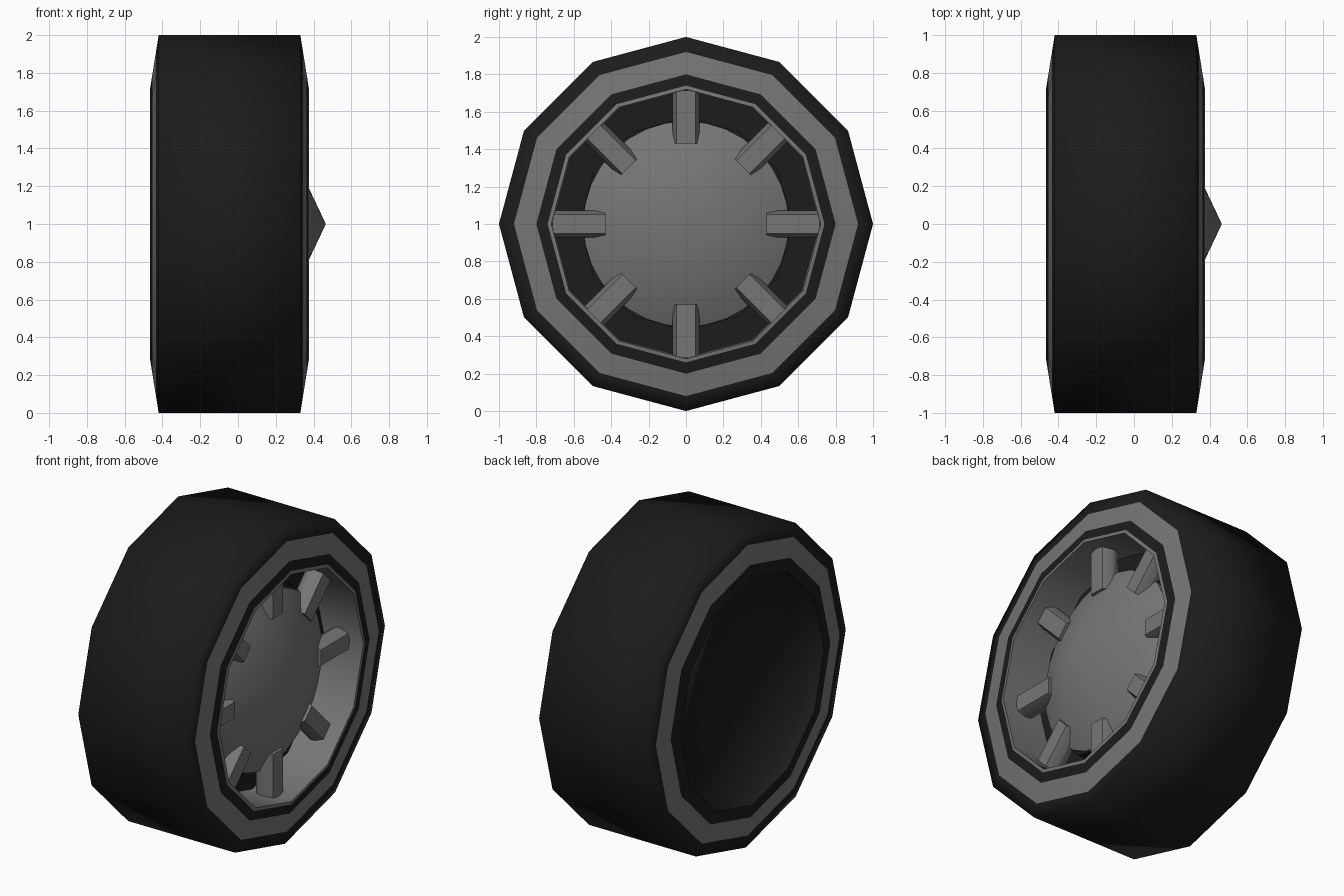
import bpy, bmesh, math
from mathutils import Matrix

if "Cube" in bpy.data.objects:
    bpy.data.objects.remove(bpy.data.objects["Cube"])


def material(name, c):
    m = bpy.data.materials.new(name)
    m.diffuse_color = (c, c, c, 1)
    m.use_nodes = True
    m.node_tree.nodes["Principled BSDF"].inputs["Base Color"].default_value = m.diffuse_color
    return m


BLACK = material("tyre black", 0.0115)
GREY = material("metal grey", 0.18)
CENTRE = Matrix.Translation((0, 0, 1))


def finish(bm, name, angle):
    bmesh.ops.recalc_face_normals(bm, faces=bm.faces)
    me = bpy.data.meshes.new(name)
    bm.to_mesh(me)
    bm.free()
    me.materials.append(BLACK)
    me.materials.append(GREY)
    ob = bpy.data.objects.new(name, me)
    bpy.context.collection.objects.link(ob)
    bpy.ops.object.select_all(action='DESELECT')
    ob.select_set(True)
    bpy.context.view_layer.objects.active = ob
    bpy.ops.object.shade_smooth_by_angle(angle=math.radians(angle))
    return ob


def lathe(name, profile, sides, angle=35):
    """Turn (x, radius, colour of the next strip) points round the x axis."""
    bm = bmesh.new()
    rings = []
    for x, r, _ in profile:
        if r == 0:
            rings.append([bm.verts.new((x, 0, 1))] * sides)
        else:
            rings.append([bm.verts.new((x, r * math.sin(i * math.tau / sides),
                                        1 + r * math.cos(i * math.tau / sides)))
                          for i in range(sides)])
    for (_, _, mat), a, b in zip(profile, rings, rings[1:]):
        for i in range(sides):
            j = (i + 1) % sides
            vs = list(dict.fromkeys((a[i], a[j], b[j], b[i])))
            bm.faces.new(vs).material_index = mat
    return finish(bm, name, angle)


def side(r, sign):
    """x of the slightly sloped sidewall at radius r."""
    t = min(1, (1 - r) / 0.28)
    return -0.045 + sign * (0.375 + 0.045 * t)


# Tyre: soft shoulders, sidewalls with a painted grey band, shallow recess at the back
front = [(side(r, 1), r, m) for r, m in ((0.74, 0), (0.80, 1), (0.92, 0), (1.0, 0))]
back = [(side(r, -1), r, m) for r, m in ((1.0, 0), (0.92, 1), (0.80, 0), (0.72, 0))]
lathe("tyre", [(0.09, 0.74, 0)] + front + back + [(-0.385, 0.70, 0), (-0.385, 0, 0)], 12, 82)

# Rim: grey lip and barrel with a dark floor
lathe("rim", [(side(0.74, 1), 0.74, 1), (0.375, 0.72, 1), (0.10, 0.715, 0), (0.10, 0, 0)], 12)

# Hub: dark drum behind a shallow grey cone
lathe("hub_drum", [(0.10, 0.57, 0), (0.185, 0.57, 0), (0.185, 0, 0)], 12)
lathe("hub_cone", [(0.18, 0, 1), (0.18, 0.55, 1), (0.205, 0.55, 1), (0.465, 0, 1)], 32)

# Spokes: eight chamfered bars between hub and rim
section = [(0.28, 0.05), (0.228, 0.0725), (0.20, 0.0725), (0.16, 0.05)]
section += [(x, -y) for x, y in reversed(section)]
for k in range(8):
    bm = bmesh.new()
    ends = [[bm.verts.new((x, y, z)) for x, y in section] for z in (0.43, 0.715)]
    for e in ends:
        bm.faces.new(e)
    n = len(section)
    for i in range(n):
        j = (i + 1) % n
        bm.faces.new((ends[0][i], ends[0][j], ends[1][j], ends[1][i]))
    for f in bm.faces:
        f.material_index = 1
    bm.transform(CENTRE @ Matrix.Rotation(k * math.tau / 8, 4, 'X'))
    finish(bm, f"spoke_{k + 1}", 65)
